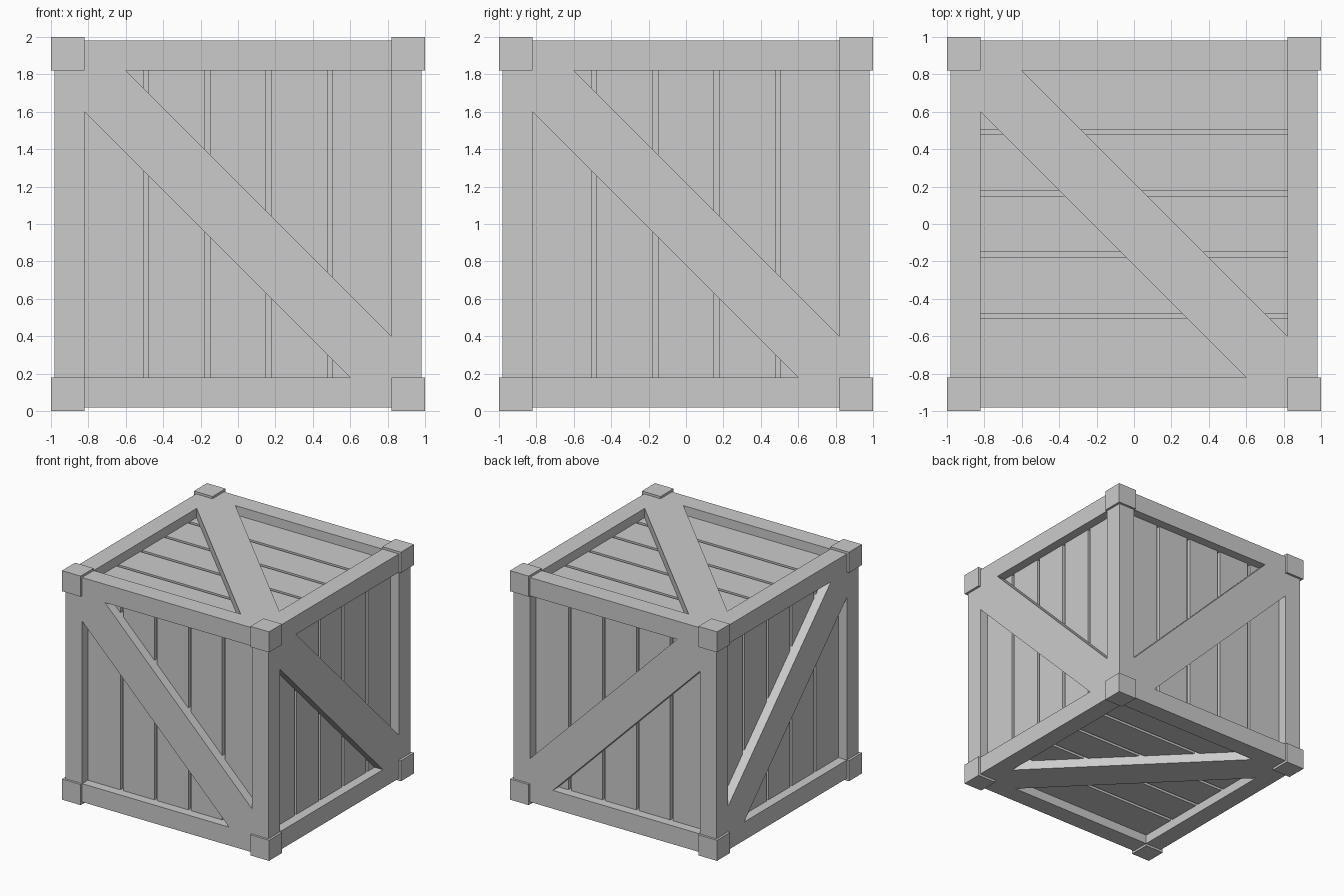
import bpy, bmesh
from itertools import product
from mathutils import Vector

if "Cube" in bpy.data.objects:
    bpy.data.objects.remove(bpy.data.objects["Cube"])

OUT, INN = 0.98, 0.82      # frame outer and inner half sizes
BOARD, CORE = 0.90, 0.87   # board surface and groove floor
GAP, COUNT, CUT = 0.028, 5, 0.22


def finish(bm, name):
    bmesh.ops.recalc_face_normals(bm, faces=bm.faces[:])
    me = bpy.data.meshes.new(name)
    bm.to_mesh(me)
    bm.free()
    ob = bpy.data.objects.new(name, me)
    ob.location.z = 1
    bpy.context.collection.objects.link(ob)


def prism(bm, outline, w0, w1, place):
    """Extrude a (u, v) outline from depth w0 to w1, mapped by place."""
    low, high = [[bm.verts.new(place(u, v, w)) for u, v in outline] for w in (w0, w1)]
    bm.faces.new(low)
    bm.faces.new(high)
    n = len(outline)
    for i in range(n):
        j = (i + 1) % n
        bm.faces.new((low[i], low[j], high[j], high[i]))


def rect(u0, u1, v0, v1):
    return [(u0, v0), (u1, v0), (u1, v1), (u0, v1)]


def side_map(axis, s):
    # u runs across the boards, v along them, w outwards
    return {
        "x": lambda u, v, w: Vector((s * w, u, v)),
        "y": lambda u, v, w: Vector((u, s * w, v)),
        "z": lambda u, v, w: Vector((v, u, s * w)),
    }[axis]


sides = {"front": ("y", -1), "back": ("y", 1), "left": ("x", -1),
         "right": ("x", 1), "bottom": ("z", -1), "top": ("z", 1)}

# Inner box showing in the grooves
bm = bmesh.new()
prism(bm, rect(-CORE, CORE, -CORE, CORE), -CORE, CORE, side_map("z", 1))
finish(bm, "inner_box")

e = INN - CUT
brace = [(-INN, e), (-INN, INN), (-e, INN), (INN, -e), (INN, -INN), (e, -INN)]
pitch = 2 * INN / COUNT

for name, (axis, s) in sides.items():
    place = side_map(axis, s)
    # Boards
    bm = bmesh.new()
    for i in range(COUNT):
        u0 = -INN + i * pitch + (GAP / 2 if i > 0 else 0)
        u1 = -INN + (i + 1) * pitch - (GAP / 2 if i < COUNT - 1 else 0)
        prism(bm, rect(u0, u1, -INN, INN), CORE - 0.01, BOARD, place)
    finish(bm, name + "_boards")
    # Diagonal brace, flush with the frame
    bm = bmesh.new()
    prism(bm, brace, CORE, OUT, place)
    finish(bm, name + "_brace")

# Frame beams along the twelve edges
for axis in "xyz":
    bm = bmesh.new()
    for a, b in product((-1, 1), repeat=2):
        prism(bm, rect(*sorted((a * INN, a * OUT)), *sorted((b * INN, b * OUT))),
              -INN, INN, side_map(axis, 1))
    finish(bm, "frame_beams_" + axis)

# Corner blocks
bm = bmesh.new()
for a, b, c in product((-1, 1), repeat=3):
    prism(bm, rect(a * INN, a, b * INN, b), c * INN, c, side_map("z", 1))
finish(bm, "corner_blocks")
